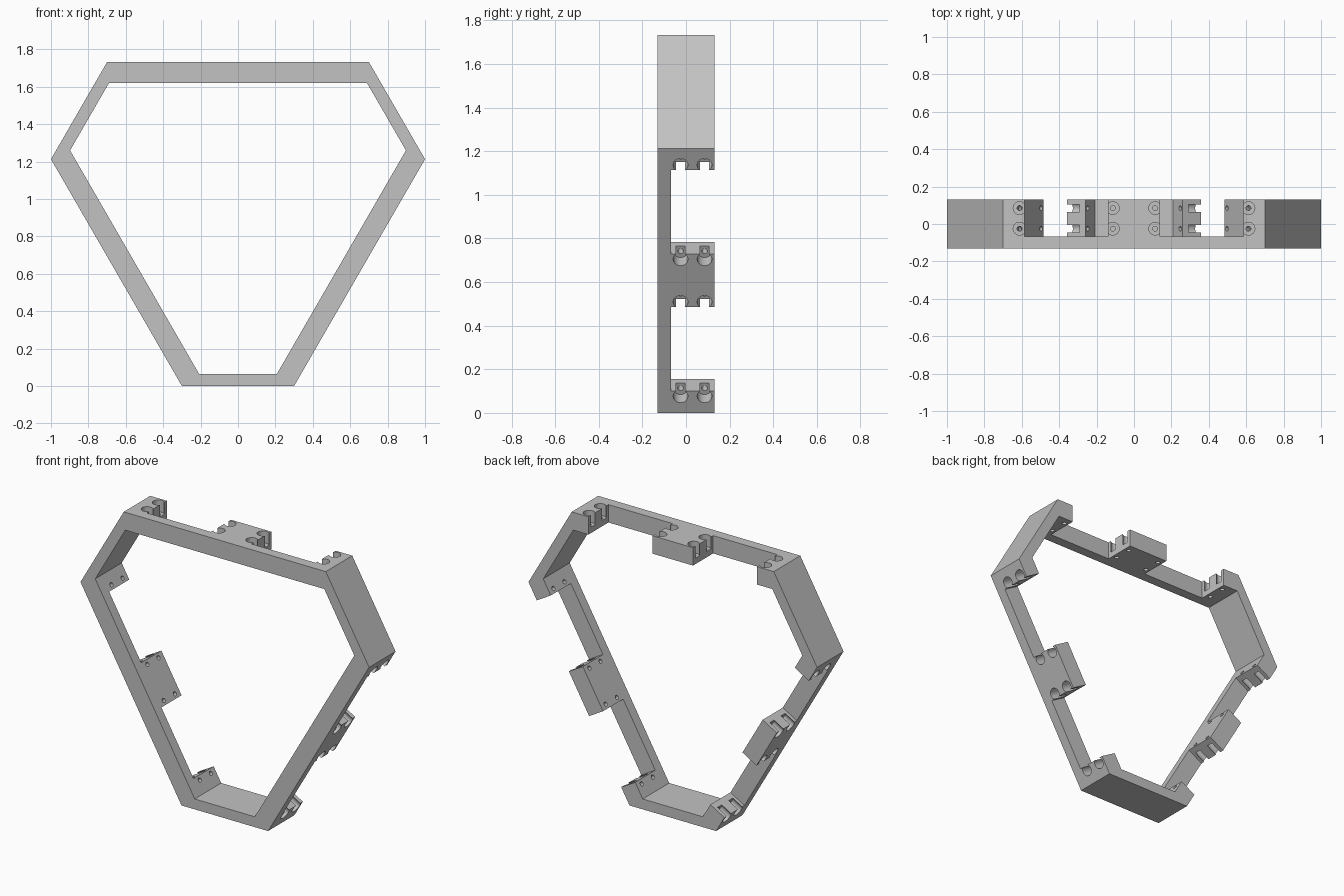
import bpy, bmesh
from math import pi, sin, cos, sqrt
from mathutils import Matrix, Vector

cube = bpy.data.objects.get("Cube")
if cube:
    bpy.data.objects.remove(cube, do_unlink=True)

# Overall sizes of the six-sided frame
LONG, SHORT = 1.4, 0.6
R_LONG = (LONG + 2 * SHORT) / (2 * sqrt(3))
R_SHORT = (2 * LONG + SHORT) / (2 * sqrt(3))
T_LONG, T_SHORT = 0.112, 0.065
HALF_DEPTH, LIP = 0.131, -0.068
WIN_IN, WIN_OUT = 0.14, 0.585
BORE_INSET, BORE_R, HOLE_R, BORE_DEPTH = 0.027, 0.034, 0.013, 0.075

grey = bpy.data.materials.new("plain_grey")
grey.use_nodes = True
colour = (0.54, 0.54, 0.54, 1)
grey.diffuse_color = colour
bsdf = next(n for n in grey.node_tree.nodes if n.type == 'BSDF_PRINCIPLED')
bsdf.inputs["Base Color"].default_value = colour


def side_matrix(k):
    """Places parts made for the top side on long side k."""
    return Matrix.Translation((0, 0, R_SHORT)) @ Matrix.Rotation(k * 2 * pi / 3, 4, 'Y')


def make_object(name, bm):
    bmesh.ops.recalc_face_normals(bm, faces=bm.faces)
    mesh = bpy.data.meshes.new(name)
    bm.to_mesh(mesh)
    bm.free()
    obj = bpy.data.objects.new(name, mesh)
    bpy.context.collection.objects.link(obj)
    return obj


def corners(r_long, r_short):
    """Corner points of the hexagon from its two side distances."""
    half = (2 * r_short - r_long) / sqrt(3)
    # half length of a long side follows from where it meets the short side
    pts = []
    for k in range(3):
        m = side_matrix(k)
        pts += [m @ Vector((-half, 0, r_long)), m @ Vector((half, 0, r_long))]
    return pts


def frame_ring():
    bm = bmesh.new()
    loops = []
    for pts, y in ((corners(R_LONG, R_SHORT), -HALF_DEPTH),
                   (corners(R_LONG, R_SHORT), HALF_DEPTH),
                   (corners(R_LONG - T_LONG, R_SHORT - T_SHORT), HALF_DEPTH),
                   (corners(R_LONG - T_LONG, R_SHORT - T_SHORT), -HALF_DEPTH)):
        loops.append([bm.verts.new((p.x, y, p.z)) for p in pts])
    for a, b in zip(loops, loops[1:] + loops[:1]):
        for i in range(6):
            j = (i + 1) % 6
            bm.faces.new((a[i], a[j], b[j], b[i]))
    return make_object("hexagonal_frame", bm)


def window_cutters():
    bm = bmesh.new()
    y_top = HALF_DEPTH + 0.05
    size = (WIN_OUT - WIN_IN, y_top - LIP, T_LONG + 0.06)
    for k in range(3):
        for s in (-1, 1):
            mid = Vector((s * (WIN_IN + WIN_OUT) / 2, (y_top + LIP) / 2, R_LONG - T_LONG / 2))
            bmesh.ops.create_cube(bm, size=1, matrix=side_matrix(k)
                                  @ Matrix.Translation(mid) @ Matrix.Diagonal((*size, 1)))
    return make_object("window_cutter", bm)


def bore_cutters():
    """Stepped round cutters: wide bore from outside, narrow hole through."""
    bm = bmesh.new()
    n = 24
    profile = ((BORE_R, 0.02), (BORE_R, -BORE_DEPTH),
               (HOLE_R, -BORE_DEPTH), (HOLE_R, -T_LONG - 0.02))
    for k in range(3):
        for u in (WIN_IN - BORE_INSET, WIN_OUT + BORE_INSET):
            for s in (-1, 1):
                for y in (-0.025, 0.085):
                    m = side_matrix(k) @ Matrix.Translation((s * u, y, R_LONG))
                    rings = [[bm.verts.new(m @ Vector((r * cos(2 * pi * i / n),
                                                       r * sin(2 * pi * i / n), z)))
                              for i in range(n)] for r, z in profile]
                    for a, b in zip(rings, rings[1:]):
                        for i in range(n):
                            j = (i + 1) % n
                            bm.faces.new((a[i], a[j], b[j], b[i]))
                    bm.faces.new(rings[0])
                    bm.faces.new(rings[-1])
    return make_object("bore_cutter", bm)


# Cut the windows first, then the bolt bores beside them
frame = frame_ring()
cutters = [window_cutters(), bore_cutters()]
for cutter in cutters:
    cutter.hide_render = True
    mod = frame.modifiers.new(cutter.name, 'BOOLEAN')
    mod.operation = 'DIFFERENCE'
    mod.solver = 'EXACT'
    mod.object = cutter

bpy.context.view_layer.update()
depsgraph = bpy.context.evaluated_depsgraph_get()
result = bpy.data.meshes.new_from_object(frame.evaluated_get(depsgraph))
frame.modifiers.clear()
frame.data = result
for cutter in cutters:
    bpy.data.objects.remove(cutter, do_unlink=True)

frame.data.materials.clear()
frame.data.materials.append(grey)
bpy.ops.object.select_all(action='DESELECT')
frame.select_set(True)
bpy.context.view_layer.objects.active = frame
bpy.ops.object.shade_smooth_by_angle(angle=pi / 6)
